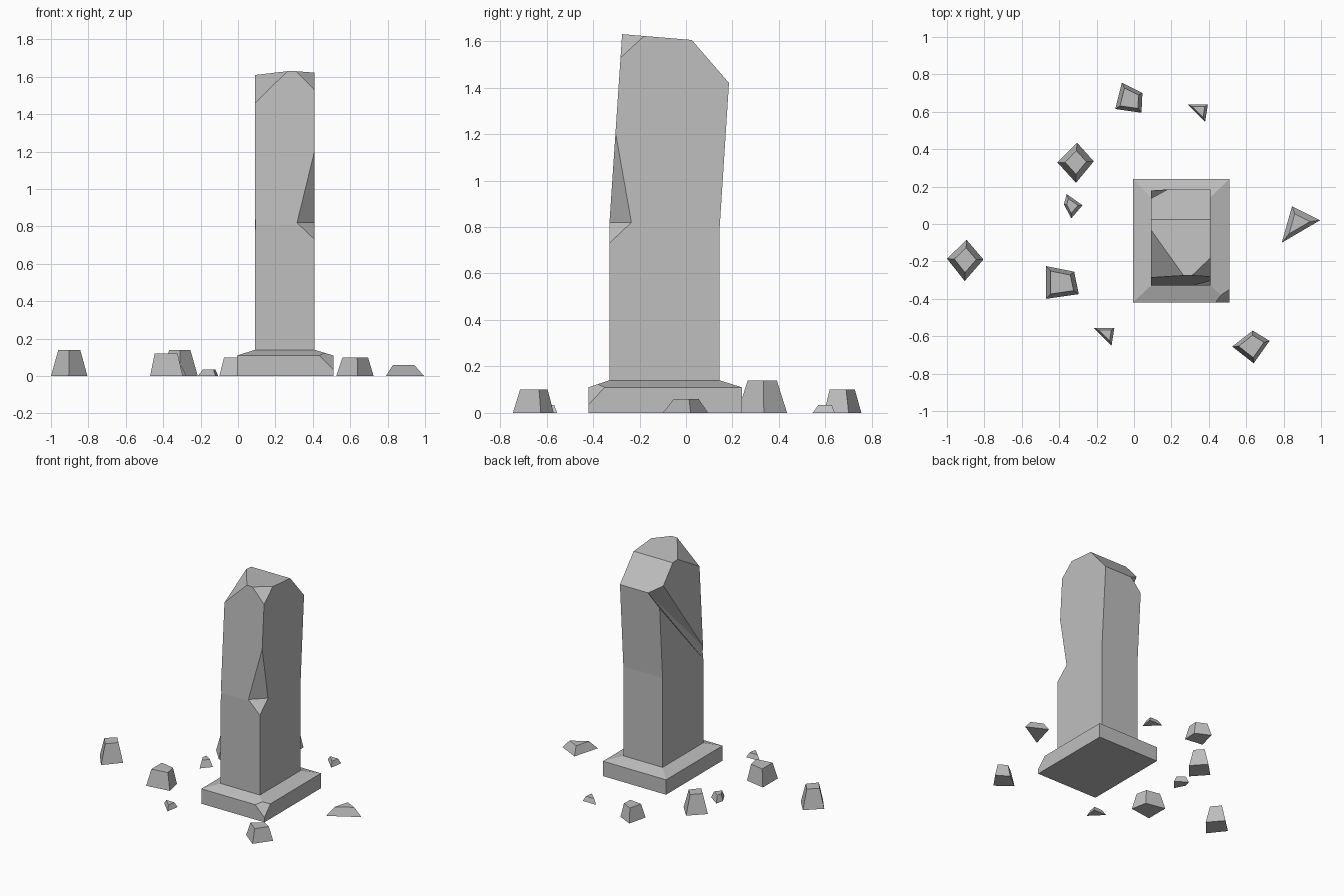
import bpy, bmesh
from mathutils import Vector

cube = bpy.data.objects.get("Cube")
if cube:
    bpy.data.objects.remove(cube, do_unlink=True)

GREY = (0.52, 0.52, 0.52, 1.0)
stone = bpy.data.materials.new("grey_stone")
stone.use_nodes = True
stone.diffuse_color = GREY
bsdf = next(n for n in stone.node_tree.nodes if n.type == 'BSDF_PRINCIPLED')
bsdf.inputs["Base Color"].default_value = GREY
bsdf.inputs["Roughness"].default_value = 0.9


def finish(name, bm):
    """Turn a bmesh into a flat-shaded stone object."""
    bmesh.ops.recalc_face_normals(bm, faces=bm.faces[:])
    mesh = bpy.data.meshes.new(name)
    bm.to_mesh(mesh)
    bm.free()
    mesh.materials.append(stone)
    obj = bpy.data.objects.new(name, mesh)
    bpy.context.collection.objects.link(obj)
    return obj


def hull(points):
    bm = bmesh.new()
    for p in points:
        bm.verts.new(p)
    bmesh.ops.convex_hull(bm, input=bm.verts[:])
    bmesh.ops.dissolve_limit(bm, angle_limit=0.01, verts=bm.verts[:], edges=bm.edges[:])
    return bm


def prism(profile, x0, x1):
    """Extrude a (y, z) profile along x."""
    bm = bmesh.new()
    face = bm.faces.new([bm.verts.new((x0, y, z)) for y, z in profile])
    ext = bmesh.ops.extrude_face_region(bm, geom=[face])["geom"]
    moved = [v for v in ext if isinstance(v, bmesh.types.BMVert)]
    bmesh.ops.translate(bm, vec=(x1 - x0, 0, 0), verts=moved)
    bmesh.ops.recalc_face_normals(bm, faces=bm.faces[:])
    return bm


def chip(bm, a, b, c, inside):
    """Slice off the corner beyond the plane through a, b and c."""
    a, b, c = Vector(a), Vector(b), Vector(c)
    normal = (b - a).cross(c - a).normalized()
    if (Vector(inside) - a).dot(normal) > 0:
        normal.negate()
    cut = bmesh.ops.bisect_plane(bm, geom=bm.verts[:] + bm.edges[:] + bm.faces[:],
                                 plane_co=a, plane_no=normal, clear_outer=True)
    edges = [e for e in cut["geom_cut"] if isinstance(e, bmesh.types.BMEdge)]
    bmesh.ops.contextual_create(bm, geom=edges)


def carve(obj, name, points):
    """Subtract a convex cutter and discard it."""
    cutter = finish(name, hull(points))
    cutter.hide_render = True
    mod = obj.modifiers.new(name, 'BOOLEAN')
    mod.operation, mod.solver, mod.object = 'DIFFERENCE', 'EXACT', cutter
    bpy.context.view_layer.objects.active = obj
    bpy.ops.object.modifier_apply(modifier=mod.name)
    bpy.data.objects.remove(cutter, do_unlink=True)


def rect(x0, x1, y0, y1, z):
    return [(x, y, z) for x in (x0, x1) for y in (y0, y1)]


# Plinth with sloped top and one broken corner
L, R, F, B = 0.09, 0.41, -0.33, 0.145
CENTRE = (0.25, -0.07, 0.05)
bm = hull(rect(-0.005, 0.51, -0.42, 0.24, 0) + rect(-0.005, 0.51, -0.42, 0.24, 0.11)
          + rect(L, R, F, B, 0.14))
chip(bm, (0.435, -0.42, 0.11), (0.51, -0.35, 0.11), (0.51, -0.42, 0.035), CENTRE)
finish("plinth", bm)

# Pillar with leaning upper half and broken top corners
bm = prism([(F, 0.14), (B, 0.14), (B, 0.8), (0.185, 1.42), (0.025, 1.605),
            (-0.275, 1.63), (F, 0.81)], L, R)
chip(bm, (L, -0.03, 1.61), (0.265, -0.275, 1.63), (L, -0.285, 1.46), CENTRE)
chip(bm, (0.31, -0.275, 1.63), (R, -0.28, 1.53), (R, -0.18, 1.622), CENTRE)
pillar = finish("pillar", bm)

# Notch in the front edge
carve(pillar, "notch_cutter", [(R, -0.304, 1.21), (0.315, F, 0.82), (R, -0.235, 0.82),
                               (R, F, 0.73), (0.6, -0.5, 0.82)])

# Long tapering gash across the side
carve(pillar, "gash_cutter", [
    (0.18, 0.186, 1.42), (0.095, F, 0.81),
    (L, 0.135, 1.477), (L, F, 0.85),
    (L, 0.18, 1.33), (L, F, 0.76),
    (0, 0.3, 1.42), (0, -0.4, 0.81)])

# Scattered rubble: height, top scale, ground outline
RUBBLE = [
    (0.10, 0.68, [(-0.065, 0.755), (0.045, 0.70), (0.04, 0.595), (-0.10, 0.615)]),
    (0.035, 0.6, [(0.285, 0.64), (0.395, 0.64), (0.38, 0.545)]),
    (0.14, 0.58, [(-0.305, 0.435), (-0.215, 0.335), (-0.31, 0.22), (-0.41, 0.33)]),
    (0.05, 0.6, [(-0.36, 0.16), (-0.275, 0.10), (-0.335, 0.03), (-0.375, 0.105)]),
    (0.14, 0.6, [(-0.895, -0.085), (-0.805, -0.19), (-0.905, -0.305), (-1.0, -0.185)]),
    (0.12, 0.7, [(-0.47, -0.225), (-0.32, -0.255), (-0.295, -0.375), (-0.47, -0.40)]),
    (0.035, 0.6, [(-0.215, -0.555), (-0.105, -0.555), (-0.12, -0.65)]),
    (0.10, 0.68, [(0.635, -0.57), (0.725, -0.625), (0.64, -0.745), (0.525, -0.655)]),
    (0.06, 0.55, [(0.845, 0.095), (0.995, 0.02), (0.79, -0.10)]),
]
for i, (height, scale, outline) in enumerate(RUBBLE, 1):
    ground = [Vector((x, y, 0)) for x, y in outline]
    mid = sum(ground, Vector()) / len(ground)
    top = [mid + (p - mid) * scale + Vector((0, 0, height)) for p in ground]
    finish(f"rubble_{i}", hull(ground + top))
